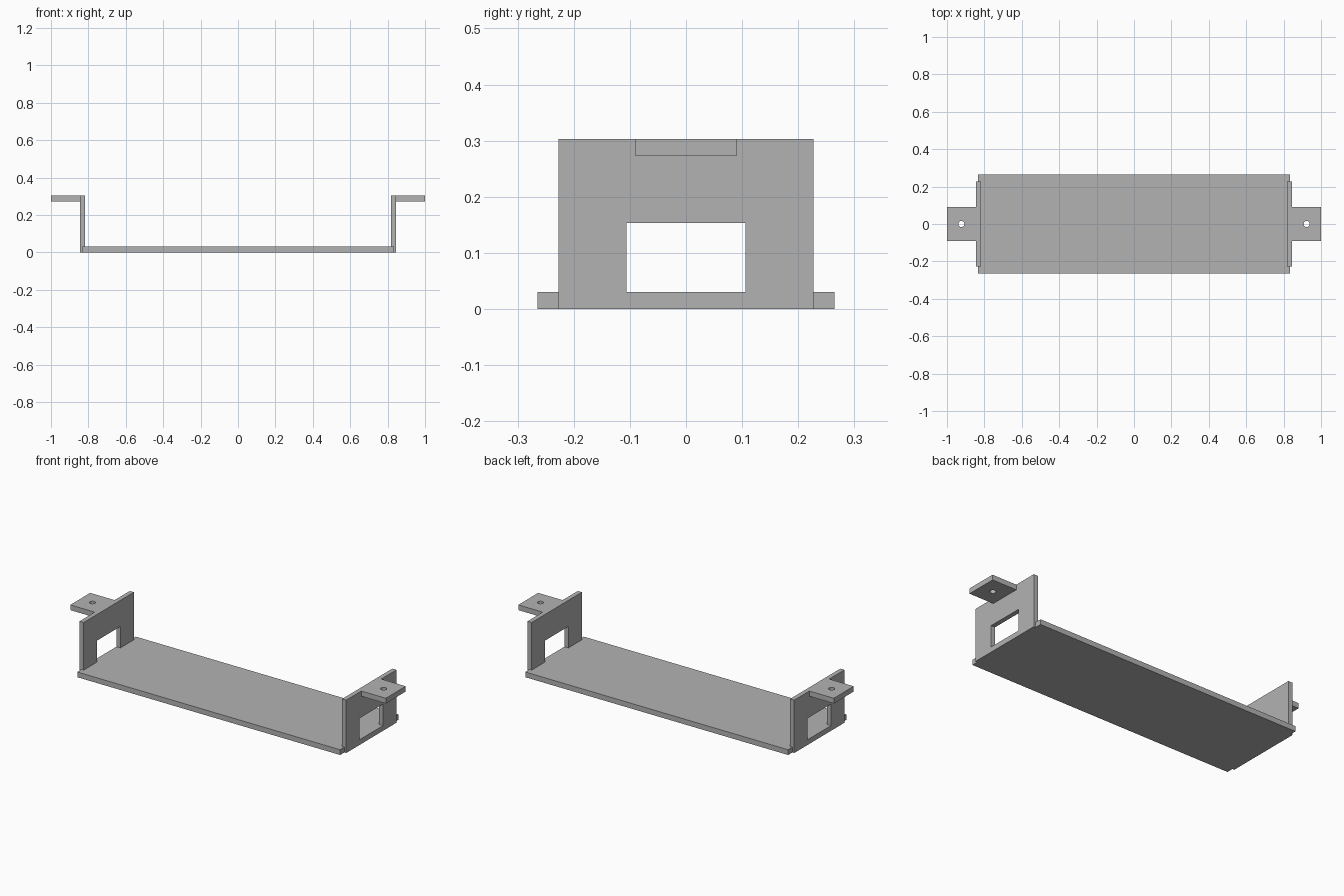
import bpy
import math
from mathutils import Matrix

if "Cube" in bpy.data.objects:
    bpy.data.objects.remove(bpy.data.objects["Cube"], do_unlink=True)

grey = bpy.data.materials.new("plain grey")
grey.use_nodes = True
colour = (0.45, 0.45, 0.45, 1)
grey.diffuse_color = colour
grey.node_tree.nodes["Principled BSDF"].inputs["Base Color"].default_value = colour


def rect(x0, x1, y0, y1):
    return [(x0, y0), (x1, y0), (x1, y1), (x0, y1)]


def circle(cx, cy, r, sides=32):
    angles = [math.tau * i / sides for i in range(sides)]
    return [(cx + r * math.cos(a), cy + r * math.sin(a)) for a in angles]


def plate(name, loops, thickness, matrix):
    """Extrude a flat outline; any further loops become holes."""
    curve = bpy.data.curves.new(name, 'CURVE')
    curve.dimensions = '2D'
    curve.fill_mode = 'BOTH'
    curve.extrude = thickness / 2
    for loop in loops:
        spline = curve.splines.new('POLY')
        spline.points.add(len(loop) - 1)
        for point, (x, y) in zip(spline.points, loop):
            point.co = (x, y, 0, 1)
        spline.use_cyclic_u = True
    temp = bpy.data.objects.new(name + " outline", curve)
    bpy.context.collection.objects.link(temp)
    bpy.context.view_layer.update()
    deps = bpy.context.evaluated_depsgraph_get()
    mesh = bpy.data.meshes.new_from_object(temp.evaluated_get(deps))
    bpy.data.objects.remove(temp, do_unlink=True)
    mesh.transform(matrix)
    mesh.materials.clear()
    mesh.materials.append(grey)
    for face in mesh.polygons:
        face.use_smooth = False
        face.material_index = 0
    mesh.name = name
    obj = bpy.data.objects.new(name, mesh)
    bpy.context.collection.objects.link(obj)
    return obj


T = 0.03        # base and tab thickness
WALL = 0.026    # end wall thickness
TOP = 0.303     # overall height
OUTER = 0.845   # outer face of the end walls

# Long floor plate
plate("base_plate", [rect(-0.833, 0.833, -0.265, 0.265)], T,
      Matrix.Translation((0, 0, T / 2)))

# Turns a flat outline upright: its x runs along y, its y runs along z
upright = Matrix(((0, 0, 1, 0), (1, 0, 0, 0), (0, 1, 0, 0), (0, 0, 0, 1)))

for side, s in (("left", 1), ("right", -1)):
    # End wall with a rectangular opening
    plate(side + "_end_wall",
          [rect(-0.227, 0.227, 0, TOP), rect(-0.106, 0.106, T, 0.153)], WALL,
          Matrix.Translation((s * (OUTER - WALL / 2), 0, 0)) @ upright)
    # Mounting tab with a screw hole
    x0, x1 = sorted((s * OUTER, s))
    plate(side + "_mounting_tab",
          [rect(x0, x1, -0.09, 0.09), circle(s * 0.923, 0, 0.016)], T,
          Matrix.Translation((0, 0, TOP - T / 2)))
